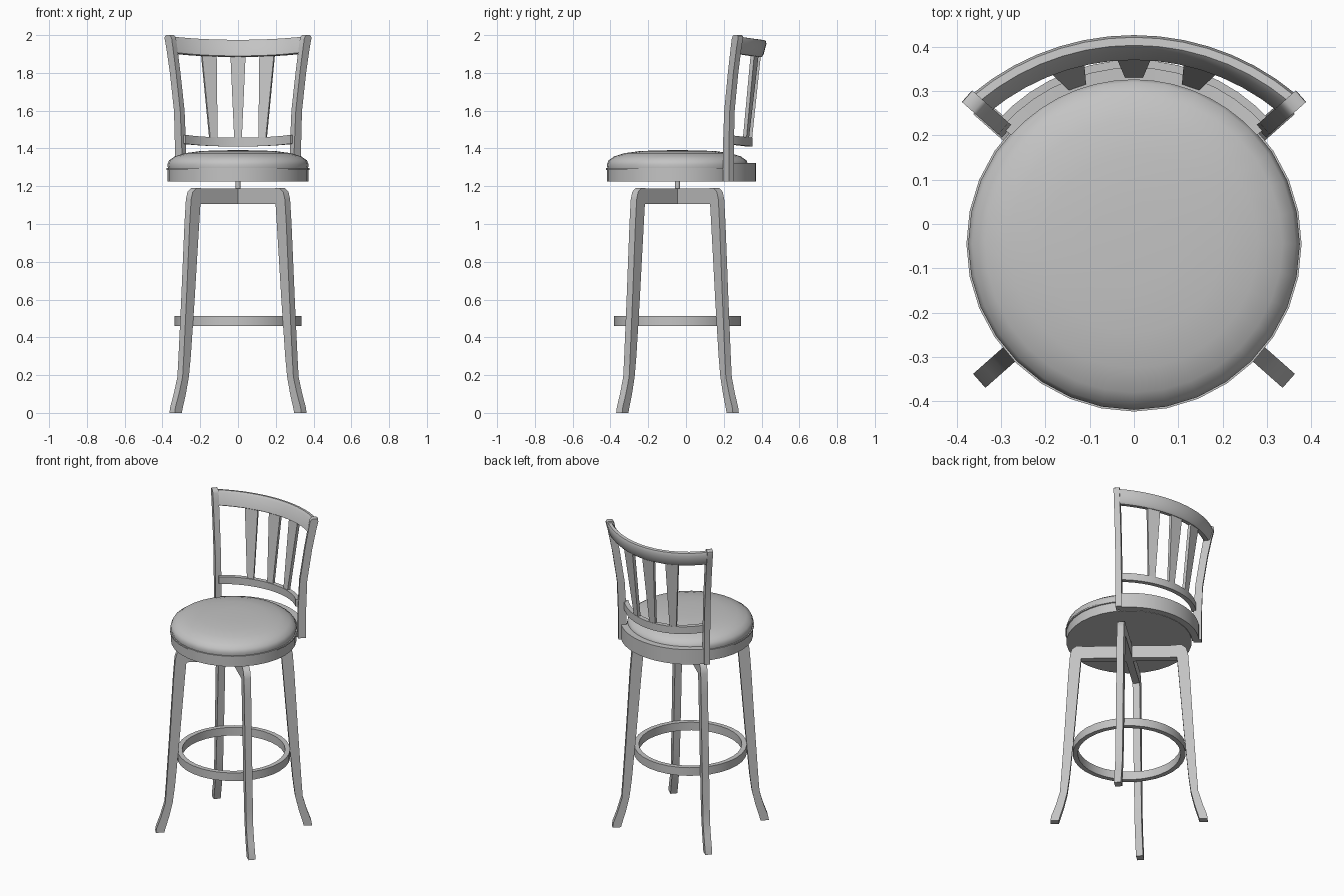
import bpy
import bmesh
from math import sin, cos, radians, sqrt, pi

cube = bpy.data.objects.get("Cube")
if cube:
    bpy.data.objects.remove(cube, do_unlink=True)

GREY = (0.55, 0.55, 0.55, 1.0)
grey = bpy.data.materials.new("plain_grey")
grey.use_nodes = True
grey.diffuse_color = GREY
grey.node_tree.nodes["Principled BSDF"].inputs["Base Color"].default_value = GREY

CY = -0.045      # seat axis in y
DIAG = 41.5      # direction of the legs and back posts


def loft(name, rings, closed=False, angle=40):
    """Skin a row of equal rings; cap the ends unless closed."""
    bm = bmesh.new()
    rows = [[bm.verts.new(p) for p in ring] for ring in rings]
    n = len(rows[0])
    pairs = list(zip(rows, rows[1:]))
    if closed:
        pairs.append((rows[-1], rows[0]))
    else:
        bm.faces.new(rows[0])
        bm.faces.new(rows[-1])
    for a, b in pairs:
        for i in range(n):
            j = (i + 1) % n
            bm.faces.new((a[i], a[j], b[j], b[i]))
    bmesh.ops.remove_doubles(bm, verts=bm.verts, dist=1e-5)
    loose = [e for e in bm.edges if not e.link_faces]
    bmesh.ops.delete(bm, geom=loose, context='EDGES')
    bmesh.ops.recalc_face_normals(bm, faces=bm.faces)
    mesh = bpy.data.meshes.new(name)
    bm.to_mesh(mesh)
    bm.free()
    mesh.materials.append(grey)
    mesh.shade_smooth()
    mesh.set_sharp_from_angle(angle=radians(angle))
    ob = bpy.data.objects.new(name, mesh)
    bpy.context.collection.objects.link(ob)
    return ob


def revolve(name, profile, steps=32):
    """Full turn of an (r, z) profile round the seat axis."""
    rings = []
    for k in range(steps):
        a = 2 * pi * k / steps
        rings.append([(r * cos(a), CY + r * sin(a), z) for r, z in profile])
    return loft(name, rings, closed=True)


def arc(name, cy, profile, start, lift=0, steps=14):
    """Sweep an (r, z) profile round the back, raised at both ends."""
    rings = []
    for k in range(steps + 1):
        t = k / steps
        a = radians(start + (180 - 2 * start) * t)
        up = lift * (2 * t - 1) ** 2
        rings.append([(r * cos(a), cy + r * sin(a), z + up) for r, z in profile])
    return loft(name, rings)


def plank(name, levels, thick, degrees):
    """Upright board in a radial plane from (z, inner r, outer r) levels."""
    c, s = cos(radians(degrees)), sin(radians(degrees))
    h = thick / 2
    rings = []
    for z, r0, r1 in levels:
        corners = ((r0, -h), (r1, -h), (r1, h), (r0, h))
        rings.append([(r * c - t * s, CY + r * s + t * c, z) for r, t in corners])
    return loft(name, rings)


# Curved legs
LEG = [(0, .416, .466), (.03, .408, .461), (.1, .387, .436), (.19, .366, .41),
       (.3, .352, .402), (.6, .325, .383), (1.0, .293, .36), (1.13, .282, .35),
       (1.17, .28, .338), (1.19, .28, .312)]
for name, deg in (("back_left_leg", DIAG), ("back_right_leg", 180 - DIAG),
                  ("front_right_leg", 180 + DIAG), ("front_left_leg", -DIAG)):
    plank(name, LEG, 0.042, deg)

# Crossed bars under the swivel
for name, deg in (("cross_bar_a", DIAG), ("cross_bar_b", 180 - DIAG)):
    plank(name, [(1.105, -.29, .29), (1.187, -.29, .29)], 0.042, deg)

# Foot ring and swivel pin
revolve("foot_ring", [(.305, .46), (.335, .46), (.335, .513), (.305, .513)])
revolve("swivel_pin", [(0, 1.18), (.014, 1.18), (.014, 1.23), (0, 1.23)], 12)

# Seat base with a thin lip, then the cushion
revolve("seat_base", [(0, 1.225), (.372, 1.225), (.372, 1.285), (.378, 1.287),
                      (.378, 1.296), (0, 1.296)])
revolve("seat_cushion", [(0, 1.292), (.37, 1.292), (.374, 1.315), (.365, 1.337),
                         (.335, 1.358), (.28, 1.375), (.2, 1.386), (.1, 1.39),
                         (0, 1.391)])

# Back posts
POST = [(1.225, .382, .43), (1.4, .382, .43), (1.6, .393, .437), (1.8, .422, .466),
        (1.93, .444, .491), (1.98, .453, .503), (1.994, .46, .502), (2.0, .469, .493)]
for name, deg in (("left_back_post", DIAG), ("right_back_post", 180 - DIAG)):
    plank(name, POST, 0.035, deg)

# Curved apron, lower rail and leaning top rail
arc("back_apron", CY, [(.374, 1.225), (.415, 1.225), (.415, 1.322), (.374, 1.322)], DIAG)
arc("lower_back_rail", CY, [(.37, 1.41), (.398, 1.41), (.398, 1.457), (.37, 1.457)],
    DIAG, lift=.015)
arc("top_back_rail", -.142, [(.512, 1.89), (.52, 1.884), (.542, 1.884), (.552, 1.895),
                             (.568, 1.955), (.563, 1.972), (.545, 1.975), (.533, 1.962)],
    50, lift=.018)

# Tapered slats
for name, side in (("left_slat", 1), ("middle_slat", 0), ("right_slat", -1)):
    rings = []
    for z, x, w, cy, r in ((1.445, .13, .02, CY, .384), (1.91, .155, .041, -.142, .53)):
        x *= side
        y = cy + sqrt(r * r - x * x)
        a = x / r
        rings.append([(x + u * cos(a) + v * sin(a), y - u * sin(a) + v * cos(a), z)
                      for u, v in ((-w, -.01), (w, -.01), (w, .01), (-w, .01))])
    loft(name, rings)
